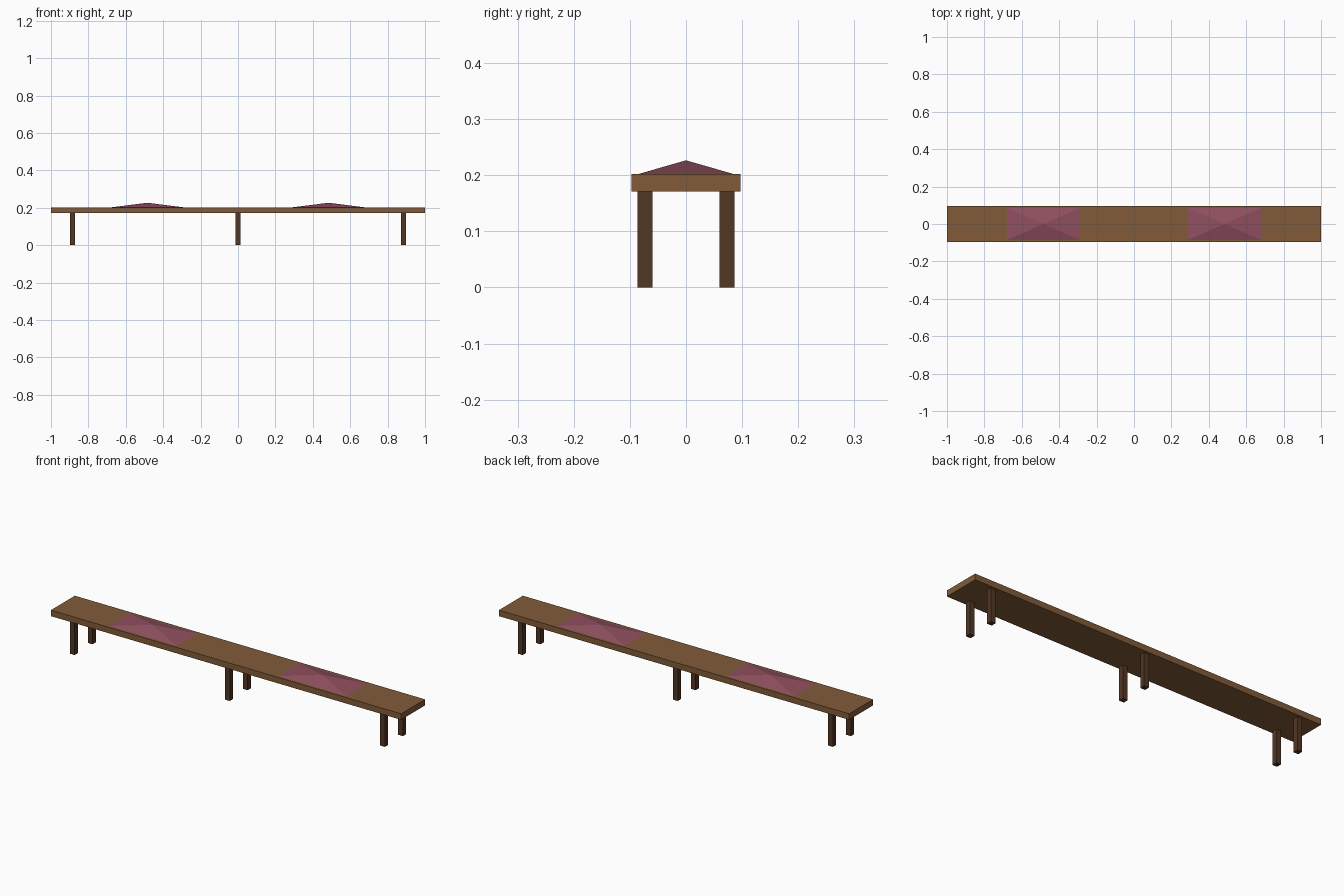
import bpy
import bmesh
from math import pi, sqrt
from mathutils import Matrix

if "Cube" in bpy.data.objects:
    bpy.data.objects.remove(bpy.data.objects["Cube"], do_unlink=True)


def make_material(name, rgb):
    mat = bpy.data.materials.new(name)
    mat.use_nodes = True
    color = (*rgb, 1)
    mat.diffuse_color = color
    bsdf = mat.node_tree.nodes["Principled BSDF"]
    bsdf.inputs["Base Color"].default_value = color
    bsdf.inputs["Roughness"].default_value = 0.8
    return mat


wood = make_material("brown wood", (0.22, 0.105, 0.041))
dark_wood = make_material("dark wood", (0.085, 0.038, 0.018))
fabric = make_material("dusty rose fabric", (0.28, 0.08, 0.115))


def finish(name, bm, mat):
    mesh = bpy.data.meshes.new(name)
    bm.to_mesh(mesh)
    bm.free()
    mesh.materials.append(mat)
    obj = bpy.data.objects.new(name, mesh)
    bpy.context.collection.objects.link(obj)


def box(name, center, size, mat):
    bm = bmesh.new()
    bmesh.ops.create_cube(
        bm, size=1, matrix=Matrix.Translation(center) @ Matrix.Diagonal((*size, 1)))
    finish(name, bm, mat)


def pyramid(name, center, size, mat):
    # Four-sided cone turned so its base edges follow the axes
    bm = bmesh.new()
    bmesh.ops.create_cone(
        bm, cap_ends=True, segments=4, radius1=sqrt(0.5), radius2=0, depth=1,
        matrix=Matrix.Translation(center) @ Matrix.Diagonal((*size, 1))
        @ Matrix.Rotation(pi / 4, 4, "Z"))
    finish(name, bm, mat)


# Long seat board
bottom, top = 0.171, 0.202
box("seat", (0, 0, (bottom + top) / 2), (2, 0.195, top - bottom), wood)

# Three pairs of square legs
for x, place in ((-0.886, "right"), (0, "middle"), (0.886, "left")):
    for side, row in ((-1, "front"), (1, "back")):
        box(f"{row}_{place}_leg", (x, side * 0.073, bottom / 2),
            (0.027, 0.027, bottom), dark_wood)

# Two low pointed cushions
peak = 0.0245
for x, place in ((-0.484, "right"), (0.484, "left")):
    pyramid(f"{place}_cushion", (x, 0, top + peak / 2), (0.39, 0.17, peak), fabric)
